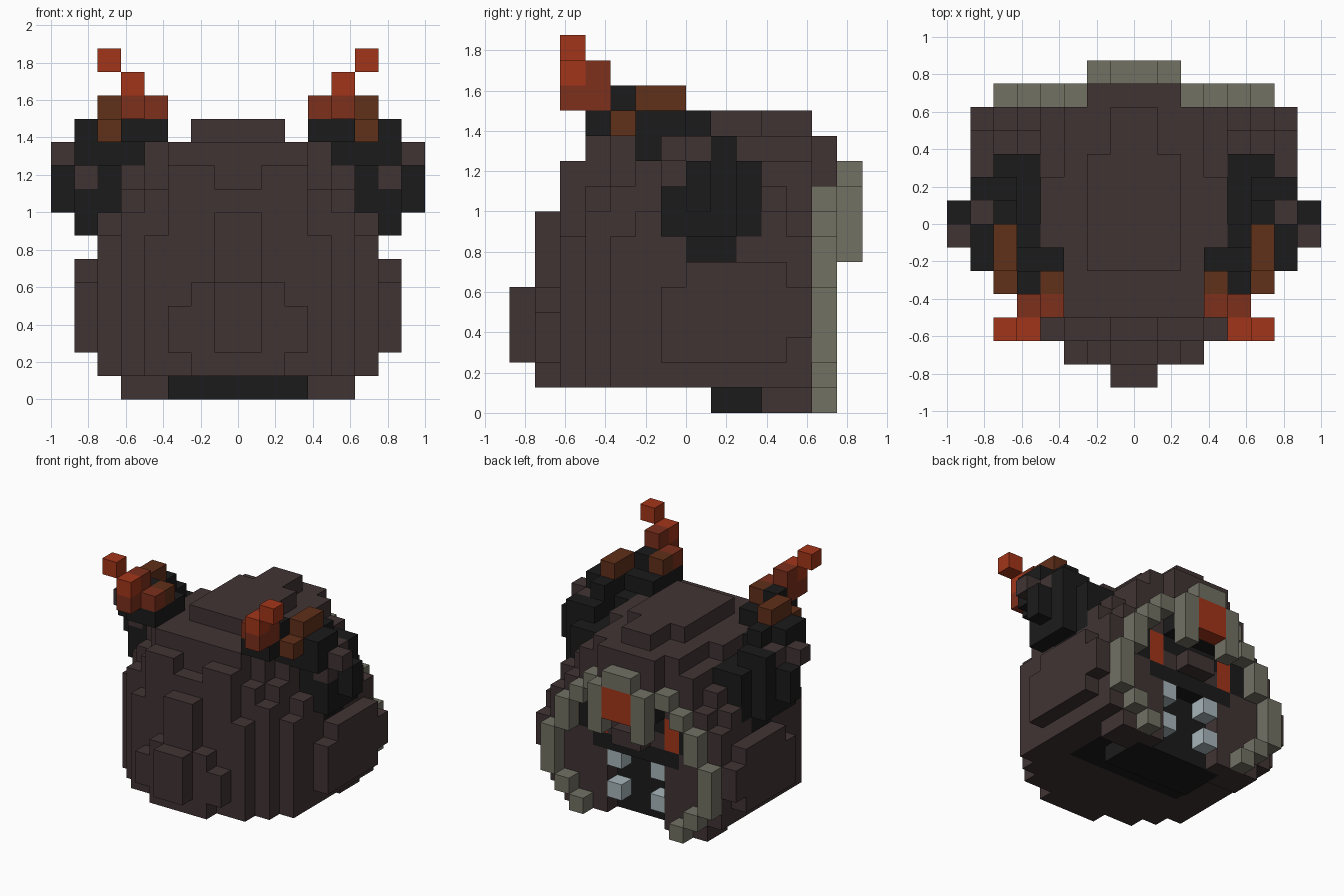
import bpy, bmesh
from mathutils import Vector

UNIT = 0.125   # edge length of one block
blocks = {}    # block position -> (part name, material name)

COLOURS = {
    "dark_brown_fur": (0.053, 0.034, 0.034),
    "charcoal": (0.011, 0.011, 0.011),
    "stone_grey": (0.170, 0.164, 0.127),
    "horn_brown": (0.118, 0.029, 0.010),
    "ember_dark": (0.205, 0.029, 0.012),
    "ember_bright": (0.360, 0.036, 0.010),
    "tooth_white": (0.390, 0.465, 0.495),
}


def make_material(name, rgb):
    mat = bpy.data.materials.new(name)
    mat.use_nodes = True
    colour = (*rgb, 1.0)
    mat.diffuse_color = colour
    shader = mat.node_tree.nodes["Principled BSDF"]
    shader.inputs["Base Color"].default_value = colour
    shader.inputs["Roughness"].default_value = 0.9
    return mat


def box(part, colour, xs, ys, zs):
    """Fill a mirrored range of blocks; part None carves them away."""
    for x in range(*xs):
        for y in range(*ys):
            for z in range(*zs):
                for side in (x, -x - 1):
                    if part is None:
                        blocks.pop((side, y, z), None)
                    else:
                        blocks[side, y, z] = (part, colour)


def fur(xs, ys, zs):
    box("head", "dark_brown_fur", xs, ys, zs)


def dark(part, xs, ys, zs):
    box(part, "charcoal", xs, ys, zs)


def grey(xs, ys, zs):
    box("mane", "stone_grey", xs, ys, zs)


def tuft(xs, ys, zs):
    box("tufts", "dark_brown_fur", xs, ys, zs)


def build_part(part, materials):
    """Make one mesh from the exposed faces of a part's blocks."""
    bm = bmesh.new()
    corners = {}
    used = []

    def vert(p):
        key = tuple(round(c) for c in p)
        if key not in corners:
            corners[key] = bm.verts.new(Vector(key) * UNIT)
        return corners[key]

    for pos, (owner, colour) in blocks.items():
        if owner != part:
            continue
        if colour not in used:
            used.append(colour)
        centre = Vector(pos) + Vector((0.5, 0.5, 0.5))
        for axis in range(3):
            for sign in (-1, 1):
                n = Vector((0, 0, 0))
                n[axis] = sign
                if tuple(int(a + b) for a, b in zip(pos, n)) in blocks:
                    continue
                u = Vector((0, 0, 0))
                u[(axis + 1) % 3] = 1
                v = n.cross(u)
                ring = [centre + (n + a * u + b * v) / 2
                        for a, b in ((-1, -1), (1, -1), (1, 1), (-1, 1))]
                face = bm.faces.new([vert(p) for p in ring])
                face.material_index = used.index(colour)
    # Merge flat neighbours of one colour
    bmesh.ops.dissolve_limit(bm, angle_limit=0.01, verts=bm.verts[:],
                             edges=bm.edges[:], delimit={'MATERIAL', 'NORMAL'})
    mesh = bpy.data.meshes.new(part)
    bm.to_mesh(mesh)
    bm.free()
    for colour in used:
        mesh.materials.append(materials[colour])
    bpy.context.collection.objects.link(bpy.data.objects.new(part, mesh))


cube = bpy.data.objects.get("Cube")
if cube:
    bpy.data.objects.remove(cube)

# Rounded head: for each slice, (half width, top) steps from wide to narrow
SLICES = {
    (-7, -6): ((1, 5),),
    (-6, -5): ((3, 4), (2, 5), (1, 8)),
    (-5, -4): ((4, 7), (3, 10)),
    (-4, -3): ((5, 8), (4, 9), (3, 11)),
    (-3, -2): ((6, 7), (5, 9), (4, 10), (3, 11)),
    (-2, -1): ((6, 8), (5, 10), (4, 11), (2, 12)),
    (-1, 2): ((6, 9), (5, 10), (4, 11), (2, 12)),
    (2, 3): ((6, 9), (5, 10), (3, 11), (2, 12)),
    (3, 4): ((6, 8), (5, 9), (4, 10), (3, 11), (1, 12)),
    (4, 5): ((6, 7), (5, 8), (4, 10), (3, 11), (1, 12)),
}
for depth, steps in SLICES.items():
    floor = 2 if depth[0] < -5 else 1
    for half, top in steps:
        fur((0, half), depth, (floor, top))
fur((0, 2), (-6, -5), (1, 2))
box(None, None, (0, 1), (-5, -4), (9, 10))
# Brow over the face
fur((0, 2), (5, 6), (7, 11))
# Raised cheek plates
fur((6, 7), (-1, 5), (2, 5))
fur((6, 7), (0, 4), (5, 6))
box(None, None, (6, 7), (4, 5), (2, 3))
# Jaw and dark throat
fur((3, 5), (3, 5), (0, 1))
fur((2, 3), (4, 5), (0, 1))
dark("throat", (0, 3), (1, 4), (0, 1))
dark("throat", (0, 4), (-1, 4), (1, 2))

# Face: hollow mouth, dark eye band, nose and eyes
dark("mouth", (0, 2), (3, 4), (1, 5))
box(None, None, (0, 2), (4, 5), (1, 4))
dark("face_mask", (0, 3), (4, 5), (4, 7))
dark("face_mask", (3, 4), (4, 5), (5, 7))
dark("face_mask", (0, 2), (5, 6), (7, 8))
box("nose", "dark_brown_fur", (0, 1), (5, 6), (5, 6))
box("nose", "dark_brown_fur", (1, 2), (4, 5), (5, 6))
box("eyes", "ember_bright", (2, 3), (4, 5), (5, 7))
for z in (1, 3):
    box("teeth", "tooth_white", (1, 2), (4, 5), (z, z + 1))

# Grey mane ringing the face, with a bright forehead patch
grey((5, 6), (5, 6), (2, 5))
grey((4, 5), (5, 6), (1, 2))
grey((4, 5), (5, 6), (5, 7))
grey((3, 4), (5, 6), (0, 1))
grey((3, 4), (5, 6), (7, 8))
grey((2, 3), (5, 6), (8, 9))
grey((1, 2), (6, 7), (6, 9))
grey((0, 1), (6, 7), (9, 10))
box("forehead_mark", "ember_bright", (0, 1), (6, 7), (7, 9))

# Dark horn roots on the sides
dark("horn_roots", (5, 6), (0, 2), (6, 7))
dark("horn_roots", (5, 6), (0, 3), (7, 10))
dark("horn_roots", (5, 6), (-1, 0), (8, 10))
dark("horn_roots", (4, 6), (0, 3), (9, 10))
dark("horn_roots", (6, 7), (-1, 2), (7, 9))
dark("horn_roots", (6, 7), (0, 2), (9, 10))
dark("horn_roots", (5, 7), (-2, 2), (10, 11))
dark("horn_roots", (5, 7), (-2, 0), (11, 12))
dark("horn_roots", (5, 6), (0, 1), (11, 12))
dark("horn_roots", (7, 8), (0, 1), (8, 10))
dark("horn_roots", (3, 5), (-4, -1), (11, 12))
dark("horn_roots", (4, 5), (-3, -2), (12, 13))
dark("horn_roots", (4, 5), (-2, 0), (10, 11))
# Fur tufts on the roots
tuft((7, 8), (-1, 0), (10, 11))
tuft((6, 7), (0, 1), (10, 11))
tuft((6, 7), (-1, 0), (9, 10))
tuft((3, 4), (-3, -2), (10, 11))

# Horns, brightening towards the tips
box("horns", "horn_brown", (5, 6), (-2, 0), (12, 13))
box("horns", "horn_brown", (5, 6), (-3, -2), (11, 12))
box("horns", "horn_brown", (3, 4), (-3, -2), (12, 13))
box("horns", "ember_dark", (3, 5), (-4, -3), (12, 13))
box("horns", "ember_dark", (4, 5), (-5, -4), (12, 13))
box("horns", "ember_dark", (4, 5), (-4, -3), (13, 14))
box("horns", "ember_bright", (4, 5), (-5, -4), (13, 14))
box("horns", "ember_bright", (5, 6), (-5, -4), (14, 15))

palette = {name: make_material(name, rgb) for name, rgb in COLOURS.items()}
for part_name in sorted({owner for owner, _ in blocks.values()}):
    build_part(part_name, palette)
